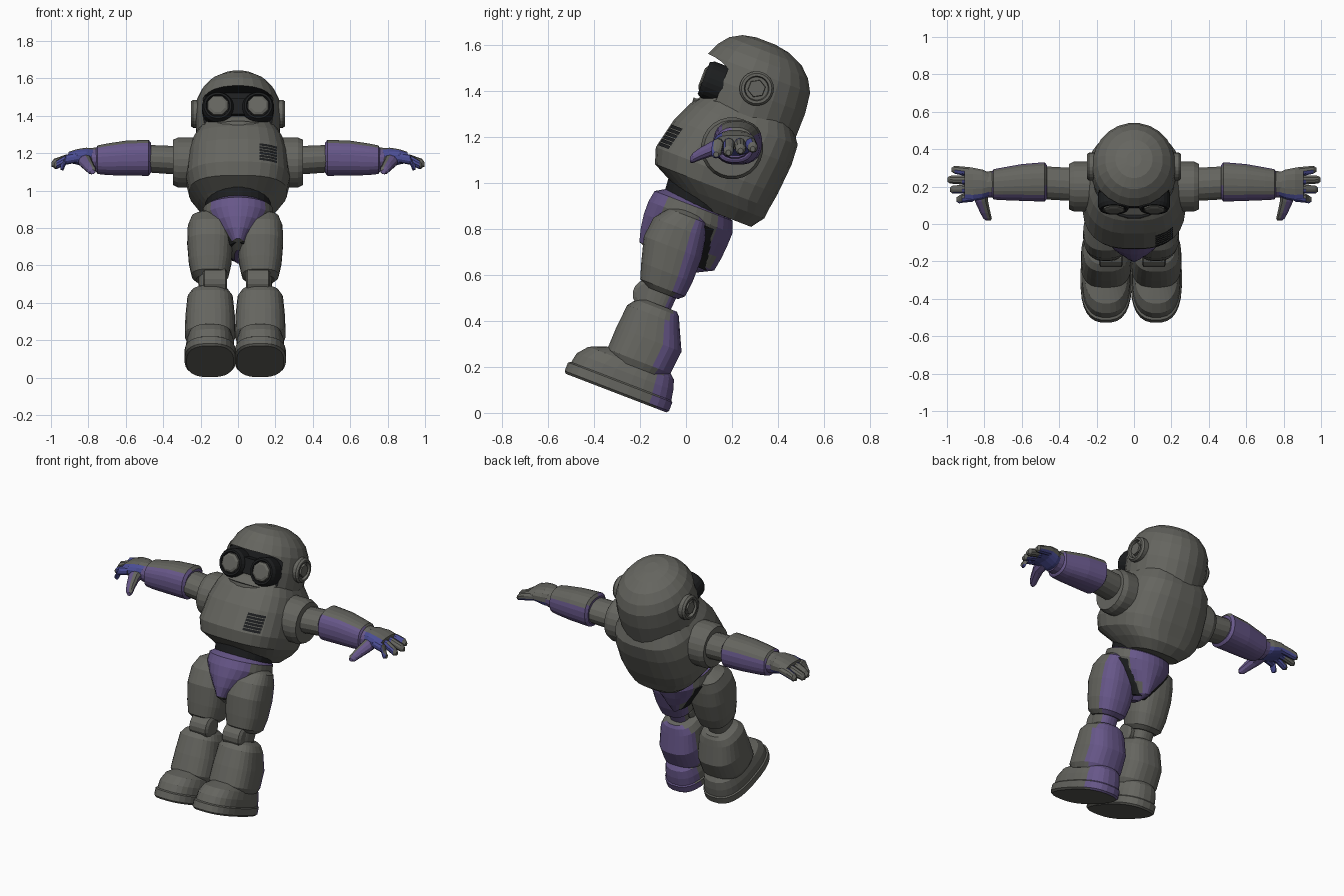
import bpy, bmesh, math
from mathutils import Matrix, Vector
from mathutils.bvhtree import BVHTree

cube = bpy.data.objects.get("Cube")
if cube:
    bpy.data.objects.remove(cube, do_unlink=True)


def material(name, color):
    mat = bpy.data.materials.new(name)
    mat.use_nodes = True
    mat.diffuse_color = (*color, 1)
    mat.node_tree.nodes["Principled BSDF"].inputs["Base Color"].default_value = (*color, 1)
    return mat


GRAY = material("warm gray", (0.13, 0.13, 0.115))
PURPLE = material("purple", (0.135, 0.095, 0.25))
BLUE = material("deep blue", (0.07, 0.075, 0.3))
BLACK = material("black", (0.012, 0.013, 0.014))

# The whole figure leans back about its heels; the arms stay level
LEAN = Matrix.Translation((0, -0.08, 0)) @ Matrix.Rotation(math.radians(-21), 4, "X")
LEVEL = Matrix.Identity(4)
ORDER = {"x": (2, 0, 1), "y": (0, 2, 1), "z": (0, 1, 2)}


def finish(name, bm, mats, frame, rule=None):
    """Turn a bmesh into an object, colouring the faces that match the rule."""
    bmesh.ops.recalc_face_normals(bm, faces=bm.faces[:])
    if rule:
        for face in bm.faces:
            face.material_index = int(rule(face.normal, face.calc_center_median()))
    bm.transform(frame)
    mesh = bpy.data.meshes.new(name)
    bm.to_mesh(mesh)
    bm.free()
    for mat in mats:
        mesh.materials.append(mat)
    obj = bpy.data.objects.new(name, mesh)
    bpy.context.collection.objects.link(obj)
    return obj


def loft(name, sections, mats=(GRAY,), axis="z", sides=24, power=2.0,
         frame=LEAN, side=1, shift=0, rule=None):
    """Skin rounded sections (position, centre a, centre b, radius a, radius b)."""
    bm = bmesh.new()
    rings = []
    for pos, ca, cb, ra, rb in sections:
        ring = []
        for i in range(sides):
            ang = math.tau * (i + 0.5) / sides
            c, s = math.cos(ang), math.sin(ang)
            p = (ca + ra * math.copysign(abs(c) ** (2 / power), c),
                 cb + rb * math.copysign(abs(s) ** (2 / power), s), pos)
            x, y, z = (p[k] for k in ORDER[axis])
            ring.append(bm.verts.new((x * side + shift, y, z)))
        rings.append(ring)
    for low, high in zip(rings, rings[1:]):
        for i in range(sides):
            j = (i + 1) % sides
            bm.faces.new((low[i], low[j], high[j], high[i]))
    bm.faces.new(rings[0])
    bm.faces.new(rings[-1])
    return finish(name, bm, mats, frame, rule)


def upright(*rows):
    """Sections centred on x = 0: (z, y, half width, half depth)."""
    return [(z, 0, y, rx, ry) for z, y, rx, ry in rows]


def disc(a, b, *rows):
    """Round sections about one centre: (position, radius)."""
    return [(pos, a, b, r, r) for pos, r in rows]


# Torso
torso = loft("torso", upright(
    (0.885, -0.1, 0.15, 0.15), (0.94, -0.125, 0.215, 0.215), (0.99, -0.172, 0.262, 0.268),
    (1.06, -0.178, 0.278, 0.285), (1.2, -0.157, 0.268, 0.275), (1.29, -0.14, 0.245, 0.252),
    (1.36, -0.14, 0.205, 0.2), (1.39, -0.15, 0.15, 0.15)), power=2.7, sides=28)
loft("waist", upright((0.86, -0.2, 0.17, 0.155), (0.97, -0.2, 0.18, 0.165)), (BLACK,))

# Chest vent: thin slats laid on the torso surface
bm = bmesh.new()
bm.from_mesh(torso.data)
bm.transform(LEAN.inverted())
surface = BVHTree.FromBMesh(bm)
bm.free()
bm = bmesh.new()
for row in range(6):
    bottom = 1.072 + row * 0.018
    pairs = []
    for col in range(7):
        x = 0.115 + col * 0.0155
        pair = []
        for z in (bottom, bottom + 0.014):
            hit = surface.ray_cast(Vector((x, -1, z)), Vector((0, 1, 0)))[0]
            pair.append(bm.verts.new((x, hit.y - 0.006, z)))
        pairs.append(pair)
    for (a, b), (c, d) in zip(pairs, pairs[1:]):
        bm.faces.new((a, c, d, b))
finish("chest_vent", bm, (BLACK,), LEAN)

# Pelvis: purple front and back, gray hips and crotch, thin dark trim at the legs
PELVIS = upright(
    (0.615, -0.2, 0.02, 0.1), (0.65, -0.207, 0.05, 0.175), (0.71, -0.21, 0.105, 0.188),
    (0.77, -0.212, 0.155, 0.195), (0.83, -0.212, 0.19, 0.196), (0.88, -0.217, 0.187, 0.182),
    (0.905, -0.218, 0.15, 0.14))
loft("pelvis", PELVIS, (PURPLE, GRAY), sides=32,
     rule=lambda n, c: abs(n.x) > 0.75 or (c.z < 0.645 and n.y < 0))
loft("pelvis_trim", [(z - 0.012, x, y, rx + 0.012, ry - 0.028)
                     for z, x, y, rx, ry in PELVIS[1:-2]], (BLACK,), sides=32)

# Helmet with a recessed visor opening
helmet = loft("helmet", upright(
    (1.22, -0.15, 0.212, 0.222), (1.31, -0.147, 0.222, 0.24), (1.43, -0.154, 0.23, 0.248),
    (1.52, -0.158, 0.222, 0.24), (1.575, -0.161, 0.197, 0.212), (1.62, -0.167, 0.155, 0.17),
    (1.65, -0.175, 0.1, 0.11), (1.662, -0.18, 0.04, 0.045)))
cutter = loft("visor_cutter", [(y, 0, 1.42, 0.2, 0.1) for y in (-0.7, -0.29)],
              (BLACK,), axis="y", power=4)
cutter.hide_render = True
cut = helmet.modifiers.new("visor", "BOOLEAN")
cut.operation = "DIFFERENCE"
cut.solver = "EXACT"
cut.material_mode = "TRANSFER"
cut.object = cutter
bpy.context.view_layer.objects.active = helmet
bpy.ops.object.modifier_apply(modifier=cut.name)
bpy.data.objects.remove(cutter, do_unlink=True)
loft("goggle_bridge", [(-0.28, 0, 1.42, 0.1, 0.05), (-0.35, 0, 1.42, 0.1, 0.045)],
     (BLACK,), axis="y", power=4)


def purple_rear(n, c):
    return n.y > 0.33


def forearm_panel(n, c):
    return n.z < (0.75 if n.y < 0 else 0.35)


def blue_grip(n, c):
    return (n.z < -0.3 or n.y < -0.3) and abs(c.x) < 0.95


def thumb_panel(n, c):
    return n.z < 0.4 or n.x * c.x > 0.1


for side, label in ((1, "left"), (-1, "right")):
    # Goggles and ear caps
    loft(label + "_goggle", disc(0.108, 1.415, (-0.28, 0.085), (-0.355, 0.085), (-0.375, 0.075),
                                 (-0.375, 0.064), (-0.365, 0.06)), (BLACK,), axis="y", side=side)
    loft(label + "_lens", disc(0.108, 1.415, (-0.36, 0.06), (-0.378, 0.058), (-0.385, 0.044)),
         axis="y", sides=8, side=side)
    loft(label + "_ear", disc(-0.144, 1.455, (0.19, 0.075), (0.24, 0.075), (0.252, 0.066),
                              (0.252, 0.054), (0.235, 0.05)), axis="x", side=side)
    loft(label + "_ear_boss", disc(-0.144, 1.455, (0.2, 0.044), (0.25, 0.038)),
         axis="x", sides=6, side=side)

    # Legs: only the left one has the purple rear panels
    leg = dict(side=side, shift=-0.015, power=2.6, sides=28,
               mats=(GRAY, PURPLE), rule=purple_rear if side > 0 else None)

    def limb(*rows):
        return [(z, 0.134, y, rx, ry) for z, y, rx, ry in rows]

    loft(label + "_foot", limb(
        (0, -0.24, 0.126, 0.235), (0.01, -0.24, 0.137, 0.244), (0.05, -0.24, 0.137, 0.244),
        (0.056, -0.237, 0.13, 0.234), (0.1, -0.237, 0.128, 0.226), (0.145, -0.225, 0.116, 0.2),
        (0.175, -0.205, 0.085, 0.145)), **leg)
    loft(label + "_shin", limb(
        (0.135, -0.195, 0.122, 0.13), (0.165, -0.197, 0.136, 0.148), (0.27, -0.19, 0.133, 0.152),
        (0.375, -0.21, 0.122, 0.122), (0.41, -0.205, 0.1, 0.1), (0.425, -0.2, 0.07, 0.08)), **leg)
    loft(label + "_knee", limb(
        (0.4, -0.22, 0.06, 0.07), (0.52, -0.22, 0.065, 0.08)), **leg)
    loft(label + "_kneecap", [(x, -0.265, 0.45, r, r) for x, r in
                              ((0.05, 0.05), (0.06, 0.066), (0.17, 0.066), (0.18, 0.05))],
         axis="x", side=side, shift=-0.008, sides=16)
    loft(label + "_thigh", limb(
        (0.478, -0.21, 0.075, 0.075), (0.5, -0.215, 0.098, 0.105), (0.57, -0.222, 0.114, 0.12),
        (0.68, -0.237, 0.123, 0.135), (0.77, -0.24, 0.12, 0.122), (0.83, -0.225, 0.1, 0.09),
        (0.86, -0.22, 0.05, 0.045)), **leg)

    # Arms
    arm = dict(axis="x", side=side, frame=LEVEL)
    loft(label + "_shoulder", disc(0.2, 1.15, (0.2, 0.135), (0.32, 0.135), (0.348, 0.122),
                                   (0.348, 0.095)), **arm)
    loft(label + "_upper_arm", [(0.3, 0.21, 1.16, 0.09, 0.078), (0.48, 0.22, 1.17, 0.09, 0.075)],
         sides=16, **arm)
    loft(label + "_forearm", [
        (0.465, 0.225, 1.175, 0.09, 0.08), (0.478, 0.225, 1.175, 0.106, 0.097),
        (0.6, 0.222, 1.173, 0.099, 0.094), (0.7, 0.215, 1.167, 0.088, 0.085),
        (0.75, 0.212, 1.165, 0.082, 0.077), (0.758, 0.212, 1.165, 0.07, 0.065)],
        (GRAY, PURPLE), power=2.4, rule=forearm_panel, **arm)
    loft(label + "_wrist", [(0.74, 0.212, 1.167, 0.074, 0.066), (0.79, 0.212, 1.168, 0.07, 0.06)],
         (GRAY, PURPLE), sides=16, rule=forearm_panel, **arm)

    # Hand: palm, four fingers and a thumb
    loft(label + "_palm", [
        (0.77, 0.212, 1.17, 0.062, 0.055), (0.81, 0.212, 1.175, 0.08, 0.055),
        (0.86, 0.212, 1.18, 0.09, 0.042), (0.905, 0.212, 1.177, 0.086, 0.03)],
        (GRAY, BLUE), power=2.5, sides=16, rule=blue_grip, **arm)
    for i, tip in enumerate((0.95, 0.985, 0.998, 0.975)):
        y = 0.143 + i * 0.045
        fan = (i - 1.5) * 0.004
        drop = 1.115 + i * 0.008
        loft(f"{label}_finger_{i + 1}", [
            (0.86, y, 1.176, 0.025, 0.027), (0.92, y + fan, 1.165, 0.025, 0.027),
            (tip - 0.015, y + fan * 2, drop + 0.015, 0.022, 0.024),
            (tip, y + fan * 2, drop + 0.008, 0.011, 0.012)],
            (GRAY, BLUE), sides=10, rule=blue_grip, **arm)
    loft(label + "_thumb", [
        (0.2, 0.82, 1.172, 0.042, 0.042), (0.12, 0.815, 1.152, 0.037, 0.034),
        (0.06, 0.795, 1.125, 0.029, 0.027), (0.03, 0.783, 1.108, 0.024, 0.022),
        (0.018, 0.778, 1.1, 0.013, 0.012)],
        (GRAY, PURPLE), axis="y", sides=10, side=side, frame=LEVEL, rule=thumb_panel)
